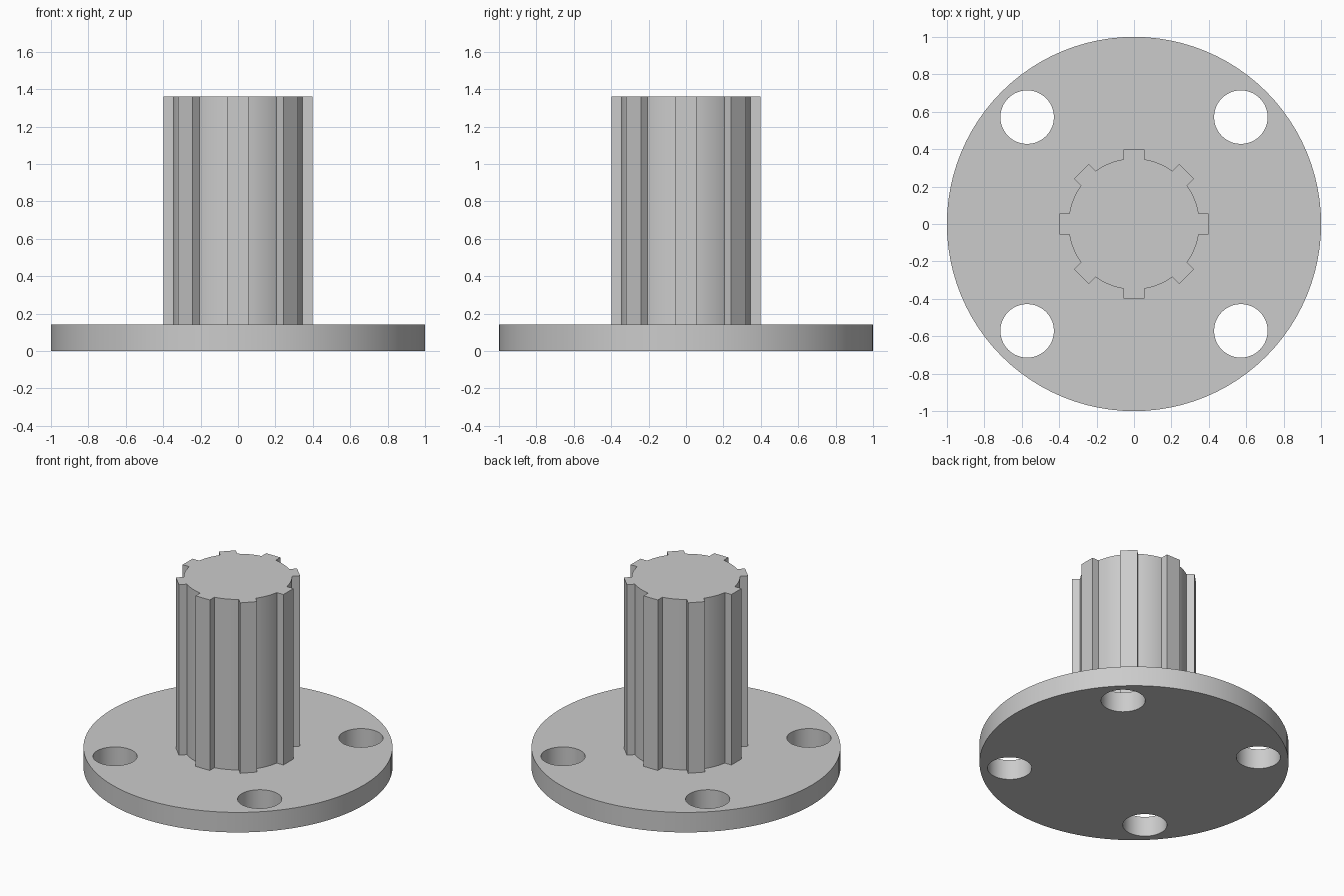
import bpy, bmesh
from math import pi, cos, sin, asin, radians
from mathutils import Matrix, Vector

default = bpy.data.objects.get("Cube")
if default:
    bpy.data.objects.remove(default, do_unlink=True)

FLANGE_H, TOP = 0.143, 1.36
HOLE_R, HOLE_POS = 0.143, 0.571
CORE_R, TIP_R, TOOTH_HALF = 0.35, 0.398, 0.056
TEETH, ARC_STEPS = 8, 8

grey = bpy.data.materials.new("plain grey")
grey.use_nodes = True
grey.diffuse_color = (0.6, 0.6, 0.6, 1)
grey.node_tree.nodes["Principled BSDF"].inputs["Base Color"].default_value = grey.diffuse_color


def circle(radius, steps, cx=0, cy=0):
    return [(cx + radius * cos(2 * pi * i / steps), cy + radius * sin(2 * pi * i / steps))
            for i in range(steps)]


def prism(name, outlines, z0, z1):
    """Extrude closed outlines from z0 to z1 as one object."""
    bm = bmesh.new()
    for outline in outlines:
        base = bm.faces.new([bm.verts.new((x, y, z0)) for x, y in outline])
        geom = bmesh.ops.extrude_face_region(bm, geom=[base], use_keep_orig=True)["geom"]
        verts = [v for v in geom if isinstance(v, bmesh.types.BMVert)]
        bmesh.ops.translate(bm, verts=verts, vec=(0, 0, z1 - z0))
    bmesh.ops.recalc_face_normals(bm, faces=bm.faces)
    mesh = bpy.data.meshes.new(name)
    bm.to_mesh(mesh)
    bm.free()
    mesh.materials.append(grey)
    obj = bpy.data.objects.new(name, mesh)
    bpy.context.collection.objects.link(obj)
    return obj


def activate(obj):
    bpy.ops.object.select_all(action="DESELECT")
    obj.select_set(True)
    bpy.context.view_layer.objects.active = obj


# Round flange with four bolt holes
flange = prism("flange", [circle(1, 96)], 0, FLANGE_H)
holes = [circle(HOLE_R, 48, sx * HOLE_POS, sy * HOLE_POS) for sx in (-1, 1) for sy in (-1, 1)]
cutter = prism("bolt_hole_cutter", holes, -0.1, FLANGE_H + 0.1)
cutter.hide_render = True
cut = flange.modifiers.new("bolt holes", "BOOLEAN")
cut.operation, cut.solver, cut.object = "DIFFERENCE", "EXACT", cutter
activate(flange)
bpy.ops.object.modifier_apply(modifier=cut.name)
bpy.data.objects.remove(cutter, do_unlink=True)

# Splined shaft: each tooth is straight-sided, followed by an arc of the core
profile = []
root = asin(TOOTH_HALF / CORE_R)
pitch = 2 * pi / TEETH
for k in range(TEETH):
    turn = Matrix.Rotation(k * pitch, 2)
    points = [(TIP_R, -TOOTH_HALF), (TIP_R, TOOTH_HALF)]
    for i in range(ARC_STEPS + 1):
        a = root + (pitch - 2 * root) * i / ARC_STEPS
        points.append((CORE_R * cos(a), CORE_R * sin(a)))
    profile += [tuple(turn @ Vector(p)) for p in points]
shaft = prism("splined_shaft", [profile], FLANGE_H, TOP)

for part in (flange, shaft):
    activate(part)
    bpy.ops.object.shade_smooth_by_angle(angle=radians(30))
